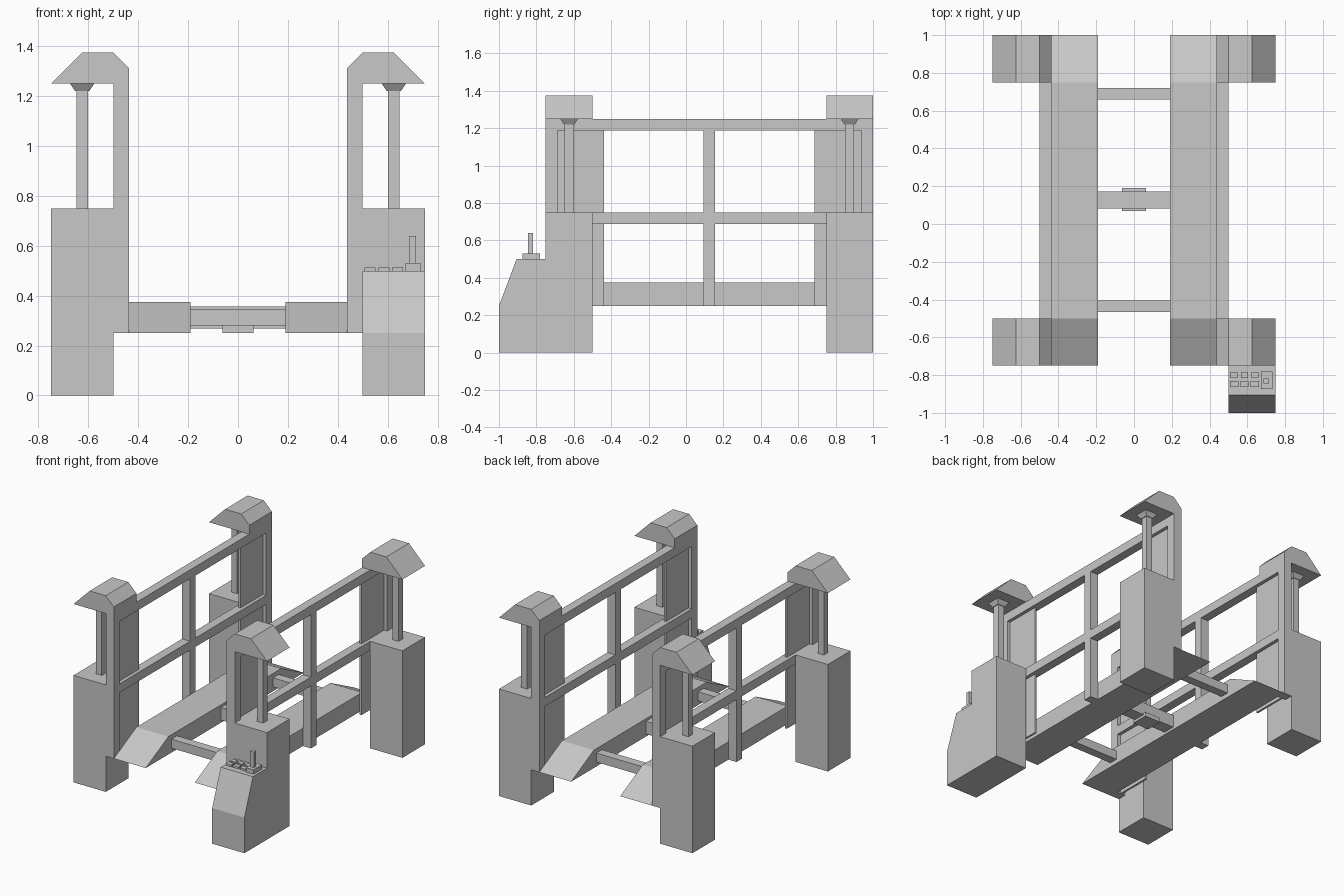
import bpy, bmesh

cube = bpy.data.objects.get("Cube")
if cube:
    bpy.data.objects.remove(cube, do_unlink=True)

GREY = (0.58, 0.58, 0.58, 1)
mat = bpy.data.materials.new("plain_grey")
mat.use_nodes = True
mat.diffuse_color = GREY
mat.node_tree.nodes["Principled BSDF"].inputs["Base Color"].default_value = GREY


def finish(name, bm):
    bmesh.ops.recalc_face_normals(bm, faces=bm.faces)
    mesh = bpy.data.meshes.new(name)
    bm.to_mesh(mesh)
    bm.free()
    mesh.materials.append(mat)
    obj = bpy.data.objects.new(name, mesh)
    bpy.context.collection.objects.link(obj)
    return obj


def prism(name, profile, axis, lo, hi):
    """Extrude a profile along x (points are y, z) or along y (points are x, z)."""
    bm = bmesh.new()
    place = (lambda a, b: (lo, a, b)) if axis == "x" else (lambda a, b: (a, lo, b))
    face = bm.faces.new([bm.verts.new(place(a, b)) for a, b in profile])
    ext = bmesh.ops.extrude_face_region(bm, geom=[face])
    moved = [v for v in ext["geom"] if isinstance(v, bmesh.types.BMVert)]
    shift = (hi - lo, 0, 0) if axis == "x" else (0, hi - lo, 0)
    bmesh.ops.translate(bm, verts=moved, vec=shift)
    return finish(name, bm)


def box(name, x, y, z):
    x = sorted(x)
    return prism(name, [(y[0], z[0]), (y[1], z[0]), (y[1], z[1]), (y[0], z[1])], "x", *x)


def frustum(name, cx, cy, z, r_low, r_high):
    bm = bmesh.new()
    bmesh.ops.create_cube(bm, size=2)
    for v in bm.verts:
        r, h = (r_high, z[1]) if v.co.z > 0 else (r_low, z[0])
        v.co = (cx + v.co.x * r, cy + v.co.y * r, h)
    return finish(name, bm)


IN, OUT, EDGE = 0.4375, 0.5, 0.75   # frame inside, frame outside, column outside
MID = 0.125                         # middle of the frame along y

for side, s in (("left", 1), ("right", -1)):
    frame_x = (s * IN, s * OUT)

    # Columns, lifting screws and hoods at both ends
    for end, e in (("front", -1), ("rear", 1)):
        tag = f"{side}_{end}"
        cy = MID + e * 0.75
        y0, y1 = cy - 0.125, cy + 0.125
        box(f"{tag}_column", (s * OUT, s * EDGE), (y0, y1), (0, 0.75))
        box(f"{tag}_screw", (s * 0.602, s * 0.648), (cy - 0.024, cy + 0.024), (0.75, 1.22))
        frustum(f"{tag}_screw_nut", s * 0.625, cy, (1.22, 1.25), 0.028, 0.048)
        hood = [(IN, 1.25), (IN, 1.3125), (OUT, 1.375), (0.625, 1.375), (EDGE, 1.25)]
        prism(f"{tag}_hood", [(s * x, z) for x, z in hood], "y", y0, y1)

        # Frame end post with a recessed guard panel beside it
        post = sorted((MID + e * 0.875, MID + e * 0.8125))
        box(f"{tag}_frame_post", frame_x, post, (0.25, 1.25))
        panel = sorted((MID + e * 0.8125, MID + e * 0.5625))
        box(f"{tag}_guard_panel", (s * 0.462, s * 0.476), panel, (0.25, 1.1875))

    # Side frame rails and middle upright
    box(f"{side}_top_rail", frame_x, (-0.6875, 0.9375), (1.1875, 1.25))
    box(f"{side}_middle_rail", frame_x, (-0.6875, 0.9375), (0.6875, 0.75))
    box(f"{side}_middle_upright", frame_x, (MID - 0.031, MID + 0.031), (0.25, 1.1875))

    # Runway with sloped ends
    runway = [(-0.75, 0.25), (1, 0.25), (0.75, 0.375), (-0.5, 0.375)]
    prism(f"{side}_runway", runway, "x", *sorted((s * 0.19, s * IN)))

# Bars between the runways
for end, y in (("front", -0.435), ("rear", 0.69)):
    box(f"{end}_crossbar", (-0.19, 0.19), (y - 0.031, y + 0.031), (0.281, 0.344))
box("middle_crossbar", (-0.19, 0.19), (0.083, 0.172), (0.268, 0.357))
box("middle_crossbar_block", (-0.0625, 0.0625), (0.068, 0.19), (0.25, 0.281))

# Control console
console = [(-1, 0), (-0.75, 0), (-0.75, 0.5), (-0.906, 0.5), (-1, 0.25)]
prism("console", console, "x", OUT, EDGE)
for i in range(3):
    x = 0.53 + i * 0.055
    box(f"rear_button_{i + 1}", (x - 0.018, x + 0.018), (-0.815, -0.783), (0.5, 0.513))
    box(f"front_button_{i + 1}", (x - 0.022, x + 0.022), (-0.863, -0.83), (0.5, 0.513))
box("lever_base", (0.672, 0.732), (-0.873, -0.78), (0.5, 0.531))
box("lever", (0.686, 0.714), (-0.845, -0.818), (0.531, 0.64))
